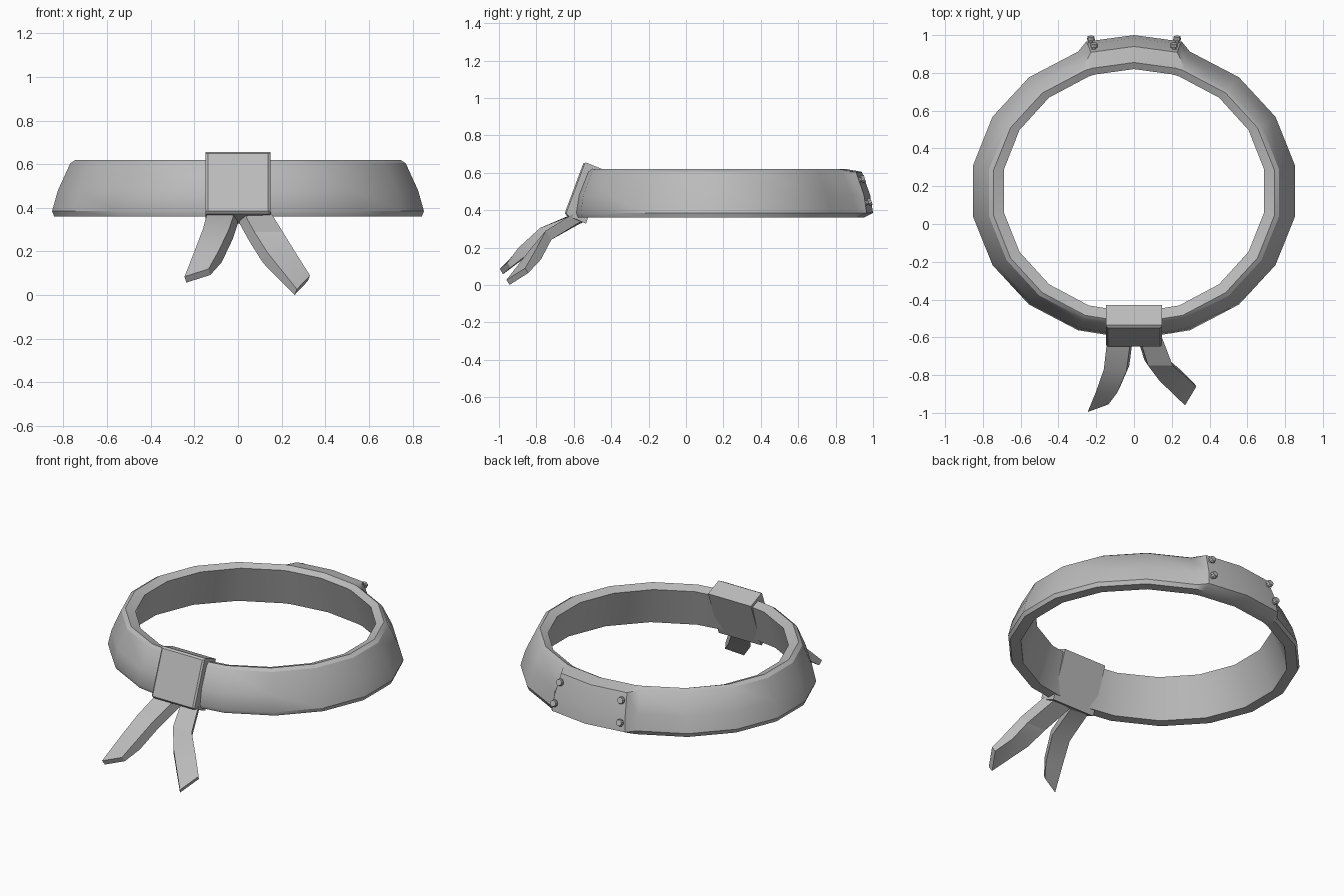
import bpy, bmesh
from math import cos, sin, radians
from mathutils import Vector

cube = bpy.data.objects.get("Cube")
if cube:
    bpy.data.objects.remove(cube, do_unlink=True)

grey = bpy.data.materials.new("plain grey")
grey.use_nodes = True
colour = (0.5, 0.5, 0.5, 1)
grey.diffuse_color = colour
grey.node_tree.nodes["Principled BSDF"].inputs["Base Color"].default_value = colour


def finish(name, bm, angle=30):
    """Turn a bmesh into a named, shaded object."""
    bmesh.ops.recalc_face_normals(bm, faces=bm.faces)
    mesh = bpy.data.meshes.new(name)
    bm.to_mesh(mesh)
    bm.free()
    mesh.materials.append(grey)
    obj = bpy.data.objects.new(name, mesh)
    bpy.context.collection.objects.link(obj)
    bpy.ops.object.select_all(action='DESELECT')
    obj.select_set(True)
    bpy.context.view_layer.objects.active = obj
    bpy.ops.object.shade_smooth_by_angle(angle=radians(angle))
    return obj


def loft(name, sections, closed=False, angle=30):
    """Skin a row of cross-sections that share a point count."""
    bm = bmesh.new()
    rows = [[bm.verts.new(p) for p in s] for s in sections]
    n = len(rows[0])
    pairs = list(zip(rows, rows[1:]))
    if closed:
        pairs.append((rows[-1], rows[0]))
    else:
        bm.faces.new(rows[0])
        bm.faces.new(rows[-1])
    for a, b in pairs:
        for i in range(n):
            j = (i + 1) % n
            bm.faces.new((a[i], a[j], b[j], b[i]))
    return finish(name, bm, angle)


# Band: tapered oval hoop, thickened at the back to form a flat plate.
# Each profile point: x radius, y radius, y centre, height, plate thickness
profile = [(.70, .645, .175, .60, 0), (.755, .69, .165, .62, 0),
           (.78, .71, .165, .605, .065), (.838, .765, .17, .48, .05),
           (.865, .785, .175, .385, .04), (.855, .775, .175, .36, 0),
           (.79, .715, .175, .36, 0)]
angles = [a for a in range(-90, 270, 20)] + [73, 107]
sections = []
for a in sorted(angles):
    c, s = cos(radians(a)), sin(radians(a))
    on_plate = 72 < a < 108
    sections.append([(rx * c, cy + ry * s + on_plate * t, z)
                     for rx, ry, cy, z, t in profile])
loft("neck_band", sections, closed=True, angle=32)

# Rivets at the plate corners
outward = Vector((0, .94, .28)).normalized()
for row, (x, y, z) in {"upper": (.212, .932, .562), "lower": (.228, .968, .44)}.items():
    for side, sign in (("left", 1), ("right", -1)):
        bm = bmesh.new()
        for radius, depth, shift in ((.013, .03, 0), (.022, .018, .016)):
            made = bmesh.ops.create_cone(bm, cap_ends=True, segments=10, radius1=radius,
                                         radius2=radius * .85, depth=depth)
            bmesh.ops.translate(bm, verts=made["verts"], vec=(0, 0, shift))
        rivet = finish(f"{row}_{side}_rivet", bm)
        rivet.location = (sign * x, y, z)
        rivet.rotation_euler = outward.to_track_quat('Z', 'Y').to_euler()

# Knot: slanted block wrapped round the front of the band
side_profile = [(-.43, .612), (-.535, .655), (-.55, .648),
                (-.648, .385), (-.64, .372), (-.535, .328)]
widths = (-.148, -.138, .138, .148)
knot = []
for x in widths:
    inset = .008 if abs(x) > .14 else 0
    knot.append([(x, y + (inset if y < -.54 else 0), z) for y, z in side_profile])
loft("knot", knot, angle=20)


# Tails: thick folded strips hanging from the knot
def tail(name, edges, thickness):
    rows = []
    for outer, inner in edges:
        top = [Vector(outer), Vector(inner)]
        rows.append(top + [top[1] + thickness, top[0] + thickness])
    rows[0] = [p + Vector((0, .06, .02)) for p in rows[0]]
    last = rows[-1]
    for i in (2, 3):
        last[i] = last[i - 2 if i == 3 else 1].lerp(last[i], .55)
    last[3] = last[0] + (last[2] - last[1])
    loft(name, rows, angle=20)


tail("right_tail", [((-.138, -.64, .37), (-.015, -.65, .36)),
                    ((-.16, -.77, .305), (-.04, -.78, .305)),
                    ((-.2, -.885, .2), (-.09, -.895, .2)),
                    ((-.245, -.995, .085), (-.135, -.955, .12))],
     Vector((.015, .03, -.05)))
tail("left_tail", [((.14, -.64, .375), (.025, -.65, .36)),
                   ((.205, -.75, .29), (.075, -.75, .29)),
                   ((.27, -.805, .185), (.135, -.83, .195)),
                   ((.33, -.86, .09), (.27, -.96, .027))],
     Vector((-.02, .03, -.048)))
